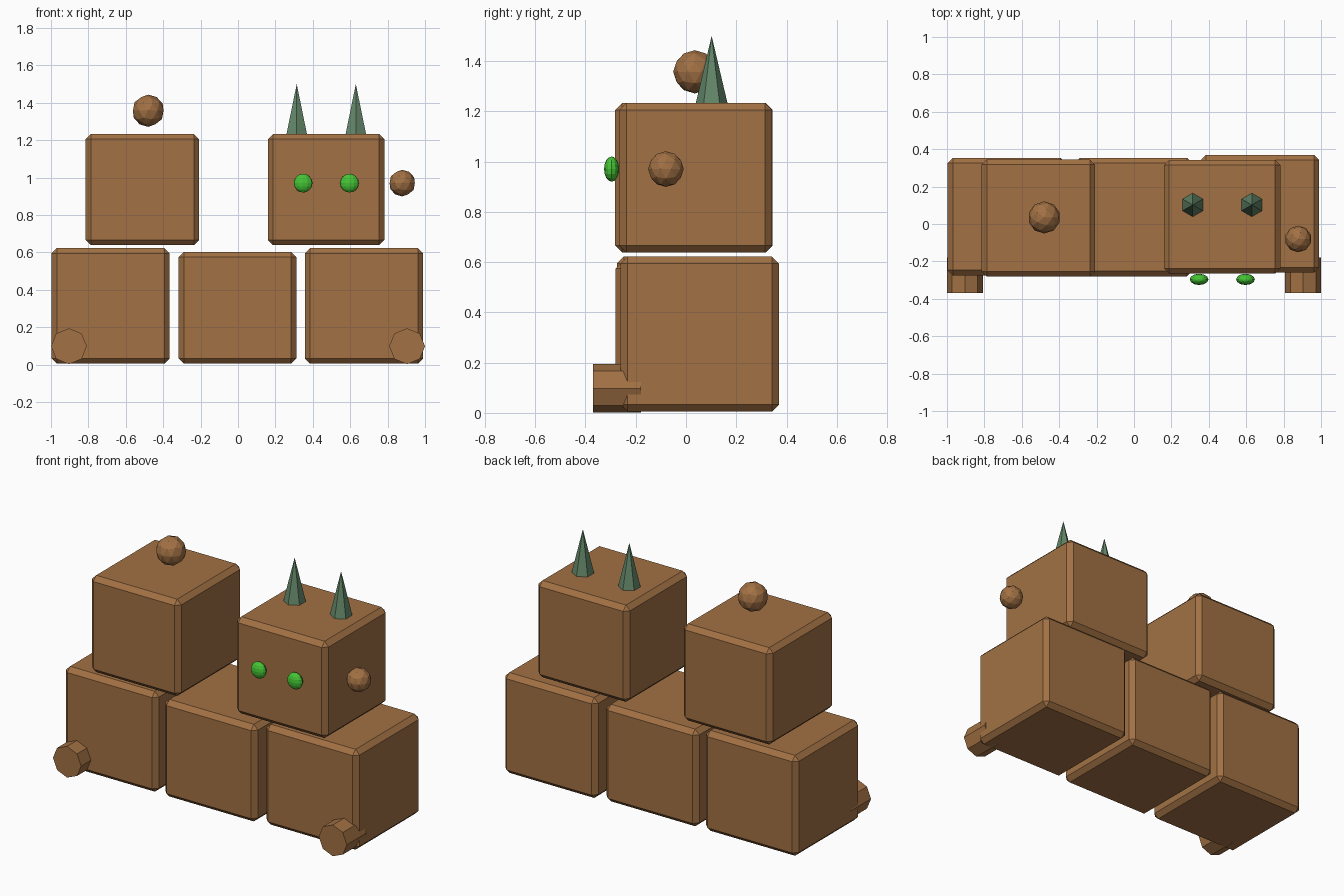
import bpy, math
from mathutils import Vector

if "Cube" in bpy.data.objects:
    bpy.data.objects.remove(bpy.data.objects["Cube"])


def material(name, rgb):
    m = bpy.data.materials.new(name)
    m.diffuse_color = (*rgb, 1)
    m.use_nodes = True
    m.node_tree.nodes["Principled BSDF"].inputs["Base Color"].default_value = m.diffuse_color
    return m


BROWN = material("earth brown", (0.36, 0.165, 0.058))
HORN = material("grey green", (0.125, 0.24, 0.14))
GREEN = material("bright green", (0.06, 0.56, 0.035))


def finish(name, mat):
    ob = bpy.context.object
    ob.name = name
    ob.data.materials.append(mat)
    return ob


def block(name, lo, hi):
    """Cube with a flat chamfer on every edge."""
    lo, hi = Vector(lo), Vector(hi)
    bpy.ops.mesh.primitive_cube_add(size=1, location=(lo + hi) / 2)
    ob = finish(name, BROWN)
    ob.scale = hi - lo
    bpy.ops.object.transform_apply(location=False, rotation=False, scale=True)
    bev = ob.modifiers.new("chamfer", 'BEVEL')
    bev.width = 0.028
    bev.segments = 1


def ball(name, loc, r):
    bpy.ops.mesh.primitive_ico_sphere_add(subdivisions=2, radius=r, location=loc)
    finish(name, BROWN)


# stacked body blocks
block("bottom_block_left", (-0.997, -0.275, 0.005), (-0.365, 0.353, 0.622))
block("bottom_block_middle", (-0.318, -0.28, 0.005), (0.312, 0.353, 0.602))
block("bottom_block_right", (0.357, -0.26, 0.005), (0.99, 0.37, 0.622))
block("top_block_left", (-0.815, -0.282, 0.638), (-0.208, 0.345, 1.233))
block("head_block", (0.16, -0.265, 0.638), (0.783, 0.343, 1.233))

# loose round lumps
ball("top_lump", (-0.48, 0.035, 1.357), 0.086)
ball("side_lump", (0.878, -0.08, 0.97), 0.071)

for side, s in (("left", -1), ("right", 1)):
    # octagonal feet pointing forwards
    bpy.ops.mesh.primitive_cylinder_add(vertices=8, radius=0.096, depth=0.19,
                                        location=(s * 0.904, -0.275, 0.098),
                                        rotation=(math.pi / 2, 0, 0))
    finish("foot_" + side, BROWN)
    # six-sided horns
    bpy.ops.mesh.primitive_cone_add(vertices=6, radius1=0.066, radius2=0, depth=0.28,
                                    location=(0.472 + s * 0.158, 0.102, 1.36))
    finish("horn_" + side, HORN)
    # flattened eyes
    bpy.ops.mesh.primitive_uv_sphere_add(segments=12, ring_count=8, radius=0.05,
                                         location=(0.472 + s * 0.124, -0.296, 0.97))
    finish("eye_" + side, GREEN).scale = (1, 0.6, 1)
